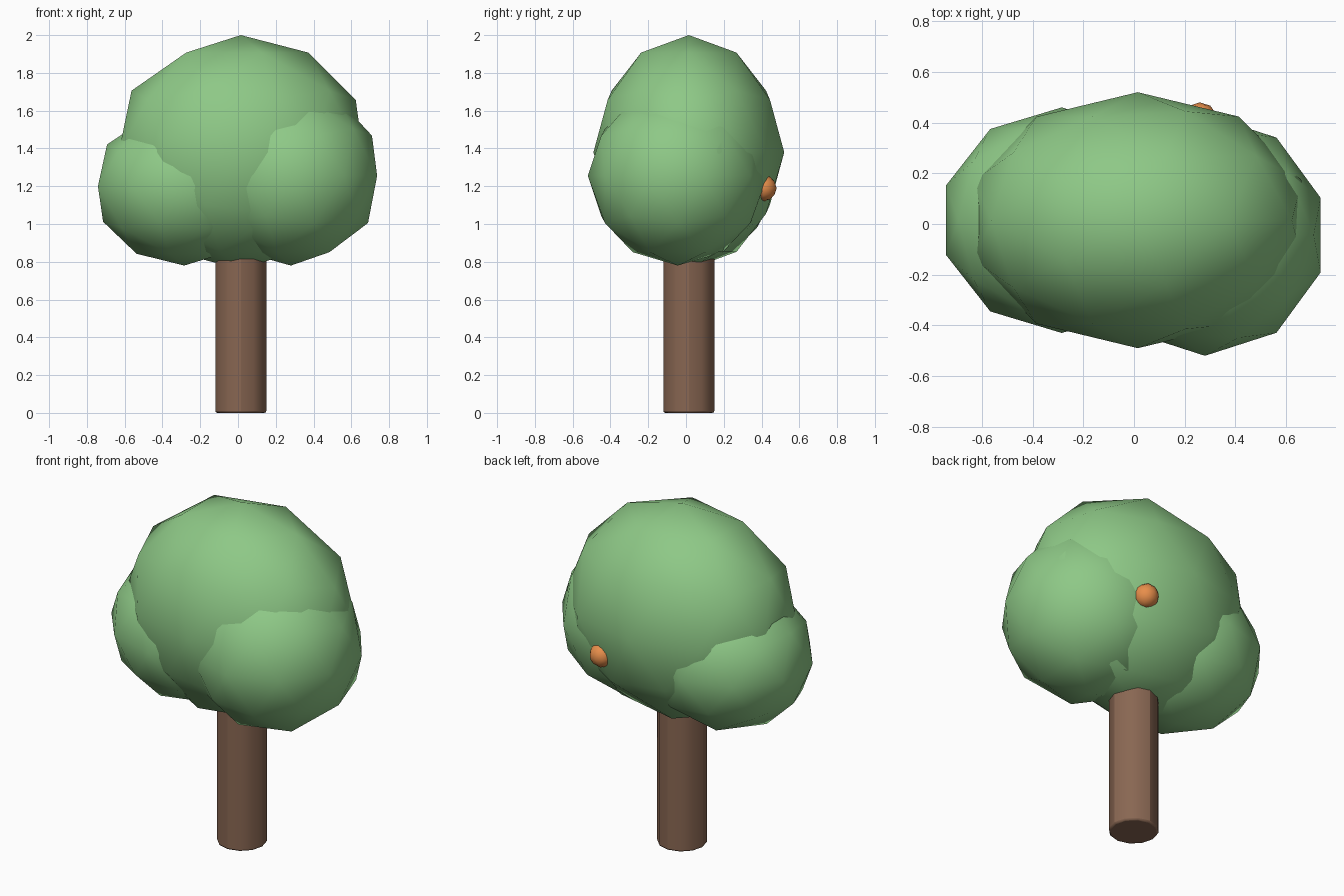
import bpy

if "Cube" in bpy.data.objects:
    bpy.data.objects.remove(bpy.data.objects["Cube"])


def material(name, rgb):
    m = bpy.data.materials.new(name)
    m.diffuse_color = (*rgb, 1.0)
    m.use_nodes = True
    m.node_tree.nodes["Principled BSDF"].inputs["Base Color"].default_value = m.diffuse_color
    return m


LEAF = material("leaf_green", (0.27, 0.58, 0.24))
BARK = material("bark_brown", (0.25, 0.135, 0.085))
ORANGE = material("fruit_orange", (0.80, 0.27, 0.07))


def finish(name, mat):
    ob = bpy.context.object
    ob.name = name
    ob.data.materials.append(mat)
    return ob


def blob(name, centre, radii, mat):
    """Smooth-shaded low-poly ellipsoid."""
    bpy.ops.mesh.primitive_ico_sphere_add(subdivisions=2, radius=1, location=centre)
    ob = finish(name, mat)
    ob.scale = radii
    bpy.ops.object.transform_apply(location=False, rotation=False, scale=True)
    bpy.ops.object.shade_smooth()
    return ob


# Trunk: twelve-sided post with softened rims, running up into the crown
HEIGHT = 0.95
bpy.ops.mesh.primitive_cylinder_add(vertices=12, radius=0.135, depth=HEIGHT,
                                    location=(0.015, 0.015, HEIGHT / 2))
trunk = finish("trunk", BARK)
bevel = trunk.modifiers.new("soft_rims", 'BEVEL')
bevel.width = 0.01
bevel.segments = 2
bevel.limit_method = 'ANGLE'
bevel.angle_limit = 1.0
bpy.ops.object.shade_smooth_by_angle()

# Foliage: large crown with a lower lobe on each side
blob("crown", (0.015, 0.015, 1.38), (0.68, 0.505, 0.62), LEAF)
blob("left_foliage", (-0.285, 0.015, 1.20), (0.48, 0.445, 0.42), LEAF)
blob("right_foliage", (0.28, -0.044, 1.255), (0.48, 0.476, 0.475), LEAF)

# Fruit half buried in the back of the foliage
for i, centre in enumerate([(0.26, 0.41, 1.19), (-0.28, 0.37, 1.335)], 1):
    blob(f"fruit_{i}", centre, (0.07, 0.07, 0.07), ORANGE)
